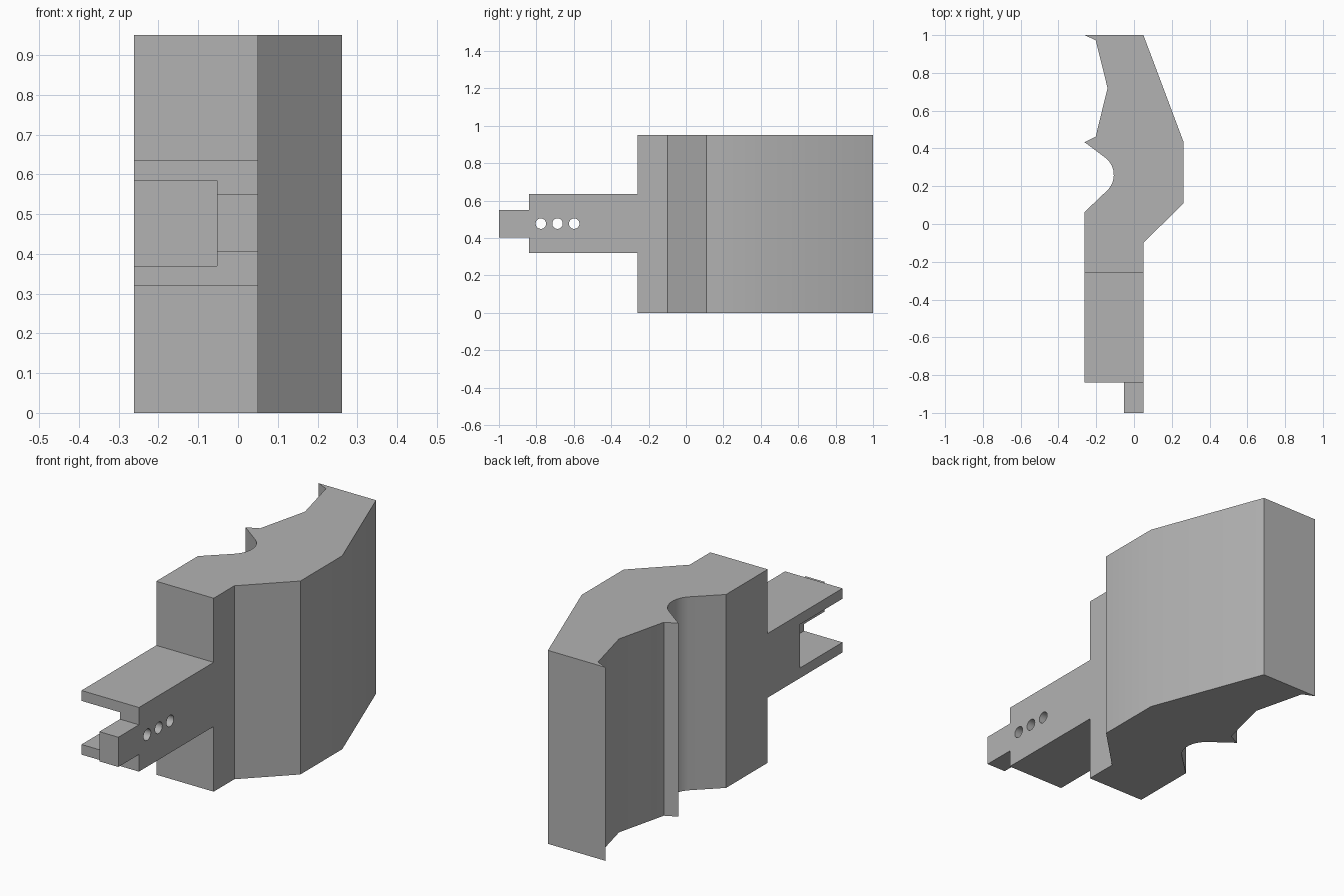
import bpy, bmesh, math
from mathutils import Matrix, Vector

cube = bpy.data.objects.get("Cube")
if cube:
    bpy.data.objects.remove(cube, do_unlink=True)

HEIGHT = 0.95
MID = 0.477

grey = bpy.data.materials.new("plain grey")
grey.use_nodes = True
colour = (0.45, 0.45, 0.45, 1)
grey.diffuse_color = colour
grey.node_tree.nodes["Principled BSDF"].inputs["Base Color"].default_value = colour


def make_object(name, bm):
    bmesh.ops.recalc_face_normals(bm, faces=bm.faces)
    mesh = bpy.data.meshes.new(name)
    bm.to_mesh(mesh)
    bm.free()
    mesh.materials.append(grey)
    obj = bpy.data.objects.new(name, mesh)
    bpy.context.collection.objects.link(obj)
    return obj


def box(name, low, high):
    bm = bmesh.new()
    low, high = Vector(low), Vector(high)
    size = Matrix.Diagonal((*(high - low), 1))
    bmesh.ops.create_cube(bm, size=1, matrix=Matrix.Translation((low + high) / 2) @ size)
    return make_object(name, bm)


def drill(name, y, z, radius):
    bm = bmesh.new()
    place = Matrix.Translation((0, y, z)) @ Matrix.Rotation(math.pi / 2, 4, 'Y')
    bmesh.ops.create_cone(bm, cap_ends=True, segments=32, radius1=radius,
                          radius2=radius, depth=0.3, matrix=place)
    return make_object(name, bm)


# Plan outline of body, tenon and tongue, with a round-bottomed groove
groove = []
steps = 14
for i in range(steps + 1):
    a = math.radians(54 - 99 * i / steps)
    groove.append((-0.222 + 0.115 * math.cos(a), 0.26 + 0.115 * math.sin(a)))

outline = [(0.05, -1), (0.05, -0.1), (0.262, 0.11), (0.262, 0.435), (0.05, 1),
           (-0.262, 1), (-0.203, 0.973), (-0.14, 0.72), (-0.203, 0.462),
           (-0.262, 0.433)] + groove + [
           (-0.262, 0.063), (-0.262, -0.84), (-0.053, -0.84), (-0.053, -1)]

bm = bmesh.new()
base = bm.faces.new([bm.verts.new((x, y, 0)) for x, y in outline])
top = bmesh.ops.extrude_face_region(bm, geom=[base])
bmesh.ops.translate(bm, vec=(0, 0, HEIGHT),
                    verts=[v for v in top["geom"] if isinstance(v, bmesh.types.BMVert)])
body = make_object("body", bm)

# Waste around the tenon and tongue, the side slot and the pin holes
cutters = [
    box("above_tenon", (-0.5, -1.2, 0.635), (0.5, -0.26, 1.2)),
    box("below_tenon", (-0.5, -1.2, -0.2), (0.5, -0.26, 0.32)),
    box("above_tongue", (-0.1, -1.2, 0.55), (0.1, -0.84, 0.8)),
    box("below_tongue", (-0.1, -1.2, 0.2), (0.1, -0.84, 0.404)),
    box("side_slot", (-0.5, -0.9, 0.37), (-0.053, -0.51, 0.584)),
]
cutters += [drill("pin_hole", y, MID, 0.028) for y in (-0.776, -0.687, -0.598)]

bpy.ops.object.select_all(action='DESELECT')
bpy.context.view_layer.objects.active = body
body.select_set(True)
for cutter in cutters:
    cut = body.modifiers.new("cut", 'BOOLEAN')
    cut.operation = 'DIFFERENCE'
    cut.solver = 'EXACT'
    cut.object = cutter
    bpy.ops.object.modifier_apply(modifier=cut.name)
    bpy.data.objects.remove(cutter, do_unlink=True)

bpy.ops.object.shade_smooth_by_angle(angle=math.radians(30))
